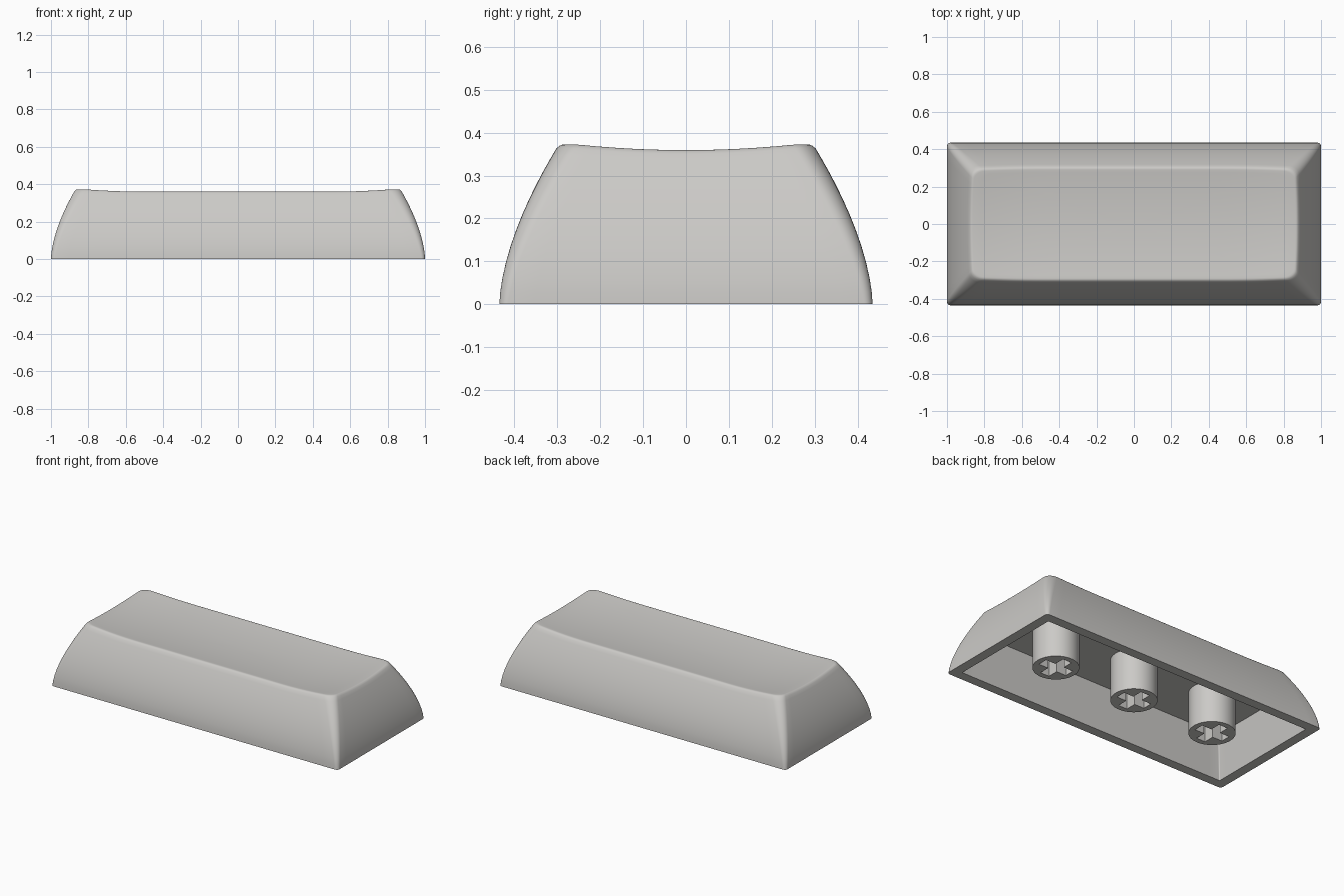
import bpy, bmesh, math

if "Cube" in bpy.data.objects:
    bpy.data.objects.remove(bpy.data.objects["Cube"])

grey = bpy.data.materials.new("warm_grey_plastic")
grey.diffuse_color = (0.60, 0.59, 0.57, 1)
grey.use_nodes = True
grey.node_tree.nodes["Principled BSDF"].inputs["Base Color"].default_value = grey.diffuse_color

HX, HY = 1.0, 0.435           # half size of the base
NX, NY, NC = 28, 14, 7        # segments per long side, short side, corner


def rounded_rect(hx, hy, r):
    """Points of a rounded rectangle, counter-clockwise from the right side."""
    pts = []
    for k in range(4):
        sx, sy = [(1, 1), (-1, 1), (-1, -1), (1, -1)][k]
        cx, cy = sx * (hx - r), sy * (hy - r)
        for i in range(NC + 1):
            a = math.pi / 2 * (k + i / NC)
            pts.append((cx + r * math.cos(a), cy + r * math.sin(a)))
        # straight run to the next corner
        n = NX if k % 2 == 0 else NY
        x0, y0 = pts[-1]
        for i in range(1, n):
            f = i / n
            if k % 2 == 0:
                pts.append((x0 - sx * 2 * (hx - r) * f, y0))
            else:
                pts.append((x0, y0 - sy * 2 * (hy - r) * f))
    return pts


def dish(x, y):
    """Height of the scooped top."""
    end = max(0, abs(x) - 0.5) / 0.36
    return 0.342 + 0.018 * (y / 0.29) ** 2 + 0.017 * end ** 2


def wall_ring(t, drop=0.0, extra=0.0):
    """Ring on the bulging outer wall, t = 0 at the base and 1 at the rim."""
    r = 0.02 + 0.05 * t
    pts = []
    for x, y in rounded_rect(HX, HY, r):
        px, py = x, y
        for _ in range(4):
            z = t * dish(px, py) - drop
            k = (max(z + drop, 0) / 0.365) ** 1.65
            px = x * (1 - (0.127 * k + extra) / HX)
            py = y * (1 - (0.134 * k + extra) / HY)
        pts.append((px, py, z))
    return pts


def make_object(name, bm):
    bmesh.ops.recalc_face_normals(bm, faces=bm.faces)
    me = bpy.data.meshes.new(name)
    bm.to_mesh(me)
    bm.free()
    ob = bpy.data.objects.new(name, me)
    bpy.context.collection.objects.link(ob)
    me.materials.append(grey)
    return ob


def shade(ob, deg):
    bpy.ops.object.select_all(action='DESELECT')
    ob.select_set(True)
    bpy.context.view_layer.objects.active = ob
    bpy.ops.object.shade_smooth_by_angle(angle=math.radians(deg))


# Cap shell: ceiling, inner wall, bottom rim, outer wall, soft rim, dished top
rings = []
for z, inset in ((0.26, 0.105), (0.0, 0.06)):
    rings.append([(x, y, z) for x, y in rounded_rect(HX - inset, HY - inset, 0.006)])
for t in (0, 0.07, 0.15, 0.25, 0.35, 0.45, 0.55, 0.65, 0.75, 0.84, 0.92, 0.97):
    rings.append(wall_ring(t))
rings.append(wall_ring(1.0, 0.0035, 0.0015))
rings.append(wall_ring(1.0, 0.0008, 0.007))
edge = wall_ring(1.0, 0.0, 0.014)
for s in (1.0, 0.95, 0.88, 0.8, 0.7, 0.58, 0.44, 0.28, 0.12):
    rings.append([(x * s, y * s, dish(x * s, y * s)) for x, y, _ in edge])

bm = bmesh.new()
loops = [[bm.verts.new(p) for p in ring] for ring in rings]
count = len(loops[0])
for a, b in zip(loops, loops[1:]):
    for i in range(count):
        j = (i + 1) % count
        bm.faces.new((a[i], a[j], b[j], b[i]))
bm.faces.new(loops[0])
centre = bm.verts.new((0, 0, dish(0, 0)))
for i in range(count):
    bm.faces.new((loops[-1][i], loops[-1][(i + 1) % count], centre))
shade(make_object("cap_shell", bm), 42)


# Mounting stems: round posts with a cross-shaped socket from below
STEM_R, ARM, SLOT = 0.132, 0.098, 0.031
STEM_Z, SOCKET_Z, CEILING_Z = 0.003, 0.17, 0.265


def make_stem(name, cx):
    bm = bmesh.new()
    bmesh.ops.create_cone(bm, cap_ends=True, segments=48, radius1=STEM_R,
                          radius2=STEM_R, depth=CEILING_Z - STEM_Z)
    bmesh.ops.translate(bm, verts=bm.verts, vec=(cx, 0, (CEILING_Z + STEM_Z) / 2))
    stem = make_object(name, bm)

    # cross-shaped cutter
    bm = bmesh.new()
    a, s = ARM, SLOT
    outline = [(a, -s), (a, s), (s, s), (s, a), (-s, a), (-s, s),
               (-a, s), (-a, -s), (-s, -s), (-s, -a), (s, -a), (s, -s)]
    face = bm.faces.new([bm.verts.new((cx + x, y, -0.05)) for x, y in outline])
    top = bmesh.ops.extrude_face_region(bm, geom=[face])
    verts = [g for g in top["geom"] if isinstance(g, bmesh.types.BMVert)]
    bmesh.ops.translate(bm, verts=verts, vec=(0, 0, SOCKET_Z + 0.05))
    cutter = make_object("socket_cutter", bm)
    cutter.hide_render = True

    mod = stem.modifiers.new("socket", 'BOOLEAN')
    mod.operation = 'DIFFERENCE'
    mod.solver = 'EXACT'
    mod.object = cutter
    bpy.ops.object.select_all(action='DESELECT')
    stem.select_set(True)
    bpy.context.view_layer.objects.active = stem
    bpy.ops.object.modifier_apply(modifier=mod.name)
    bpy.data.objects.remove(cutter)
    shade(stem, 30)


for label, x in (("left_stem", -0.57), ("middle_stem", 0.0), ("right_stem", 0.57)):
    make_stem(label, x)
